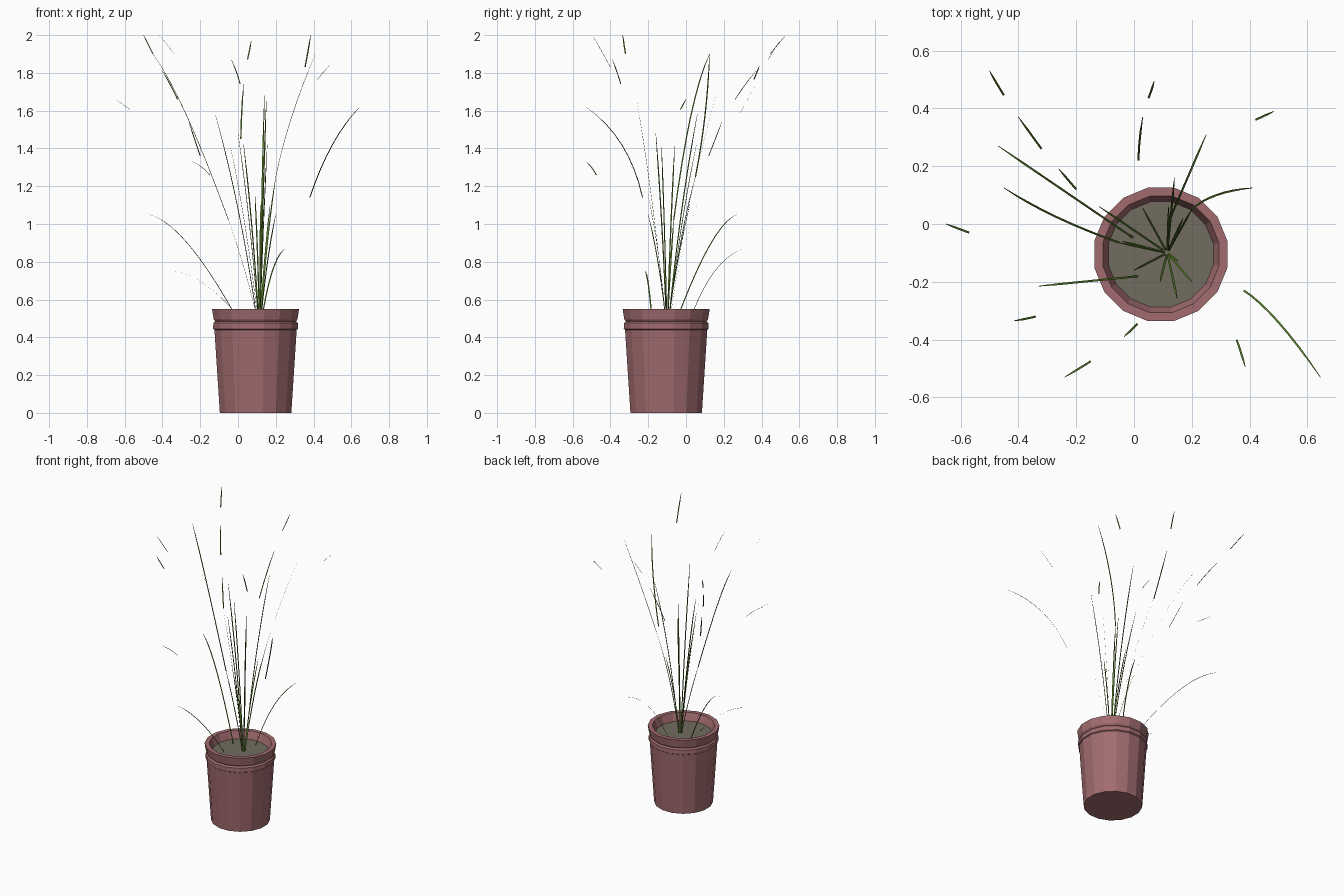
import bpy, math
from mathutils import Vector

CX, CY = 0.093, -0.105
SIDES = 16


def material(name, rgb):
    m = bpy.data.materials.new(name)
    m.diffuse_color = (*rgb, 1)
    return m


def make(name, verts, faces, mat):
    me = bpy.data.meshes.new(name)
    me.from_pydata(verts, [], faces)
    me.materials.append(mat)
    ob = bpy.data.objects.new(name, me)
    bpy.context.collection.objects.link(ob)
    return ob


def ring(r, z):
    return [(CX + r * math.cos(2 * math.pi * (i + 0.5) / SIDES),
             CY + r * math.sin(2 * math.pi * (i + 0.5) / SIDES), z)
            for i in range(SIDES)]


def lathe(name, profile, mat):
    verts, faces = [], []
    for r, z in profile:
        verts += ring(r, z)
    for k in range(len(profile) - 1):
        for i in range(SIDES):
            j = (i + 1) % SIDES
            a, b = k * SIDES, (k + 1) * SIDES
            faces.append((a + i, a + j, b + j, b + i))
    faces.append(tuple(reversed(range(SIDES))))
    return make(name, verts, faces, mat)


terracotta = material("terracotta", (0.36, 0.15, 0.16))
earth = material("earth", (0.17, 0.15, 0.115))
green = material("green", (0.09, 0.19, 0.02))

# Pot: tapered body, raised band, flared rim, inner wall
lathe("pot", [(0.193, 0), (0.222, 0.44), (0.229, 0.445), (0.228, 0.475),
              (0.218, 0.485), (0.226, 0.495), (0.235, 0.55),
              (0.205, 0.55), (0.183, 0.49)], terracotta)

# Soil disc
make("soil", ring(0.186, 0.497), [tuple(range(SIDES))], earth)


# Thin flat strip through start, mid and tip
def strip(name, start, mid, tip, width=0.007, steps=10, pointed=True):
    start, mid, tip = Vector(start), Vector(mid), Vector(tip)
    ctrl = mid * 2 - (start + tip) / 2
    d = tip - start
    side = Vector((-d.y, d.x, 0)).normalized()
    verts, faces = [], []
    for i in range(steps + 1):
        t = i / steps
        p = start * (1 - t) ** 2 + ctrl * 2 * t * (1 - t) + tip * t * t
        w = width / 2
        if pointed and t > 0.8:
            w *= 1 - 0.7 * (t - 0.8) / 0.2
        verts += [p - side * w, p + side * w]
        if i:
            n = 2 * i
            faces.append((n - 2, n - 1, n + 1, n))
    make(name, verts, faces, green)


# Blade growing from the soil, bending outward
def rooted(name, tip, h, v, root=None):
    tip = Vector(tip)
    if root is None:
        root = (0.115 + 0.06 * (tip.x - 0.115), -0.1 + 0.06 * (tip.y + 0.1))
    base = Vector((root[0], root[1], 0.49))
    d = tip - base
    ctrl = base + Vector((d.x * h, d.y * h, d.z * v))
    strip(name, base, base / 4 + ctrl / 2 + tip / 4, tip)


# Whole blades: tip, outward bend, upward bend, optional root
whole = [
    # upright centre blades
    ((-0.12, 0.06, 1.58), 0.38, 0.55),
    ((0.03, 0.055, 1.42), 0.40, 0.55),
    ((0.14, 0.16, 1.68), 0.35, 0.55),
    ((-0.04, -0.06, 1.41), 0.40, 0.55),
    ((0.155, -0.13, 1.42), 0.40, 0.55),
    ((0.0, -0.16, 1.48), 0.40, 0.55),
    ((0.15, -0.26, 1.65), 0.40, 0.55),
    ((0.17, 0.02, 1.10), 0.40, 0.55),
    # low drooping blades
    ((-0.47, 0.27, 1.05), 0.60, 0.92, (0.0, -0.05)),
    ((-0.33, -0.215, 0.75), 0.50, 0.85, (0.02, -0.18)),
    ((0.25, 0.31, 0.87), 0.42, 0.88, (0.125, 0.02)),
    # lower stems of the tall outer blades
    ((-0.05, -0.065, 1.02), 0.45, 0.55),
    ((0.20, 0.05, 1.25), 0.40, 0.60),
    ((0.09, -0.20, 1.15), 0.40, 0.60),
    ((0.12, 0.06, 1.10), 0.40, 0.60),
    ((0.20, -0.20, 1.05), 0.40, 0.60),
]
for i, b in enumerate(whole):
    rooted(f"blade_{i + 1:02d}", *b)

# Detached outer leaf pieces: start, middle, tip
pieces = [
    ((-0.05, -0.065, 1.02), (-0.27, 0.025, 1.57), (-0.45, 0.125, 1.90)),
    ((0.20, 0.05, 1.25), (0.285, 0.10, 1.57), (0.41, 0.125, 1.90)),
    ((0.38, -0.23, 1.14), (0.50, -0.34, 1.42), (0.645, -0.53, 1.62)),
    ((-0.45, 0.445, 1.90), (-0.476, 0.488, 1.952), (-0.50, 0.53, 2.0)),
    ((-0.32, 0.26, 1.66), (-0.36, 0.315, 1.74), (-0.40, 0.37, 1.81)),
    ((-0.20, 0.12, 1.36), (-0.23, 0.155, 1.45), (-0.26, 0.19, 1.54)),
    ((-0.34, -0.32, 1.90), (-0.375, -0.328, 1.95), (-0.415, -0.335, 2.0)),
    ((-0.57, -0.03, 1.605), (-0.61, -0.015, 1.633), (-0.65, 0.0, 1.66)),
    ((-0.15, -0.475, 1.26), (-0.19, -0.50, 1.30), (-0.24, -0.53, 1.33)),
    ((0.012, -0.345, 1.74), (-0.01, -0.367, 1.81), (-0.035, -0.39, 1.87)),
    ((0.42, 0.36, 1.765), (0.452, 0.375, 1.803), (0.485, 0.39, 1.84)),
    ((0.05, 0.435, 1.87), (0.061, 0.465, 1.92), (0.07, 0.495, 1.97)),
    ((0.015, 0.22, 1.45), (0.02, 0.295, 1.60), (0.03, 0.37, 1.74)),
    ((0.355, -0.40, 1.83), (0.371, -0.448, 1.917), (0.385, -0.495, 2.0)),
]
for i, p in enumerate(pieces):
    strip(f"leaf_piece_{i + 1:02d}", *p, steps=8 if i < 3 else 3)
